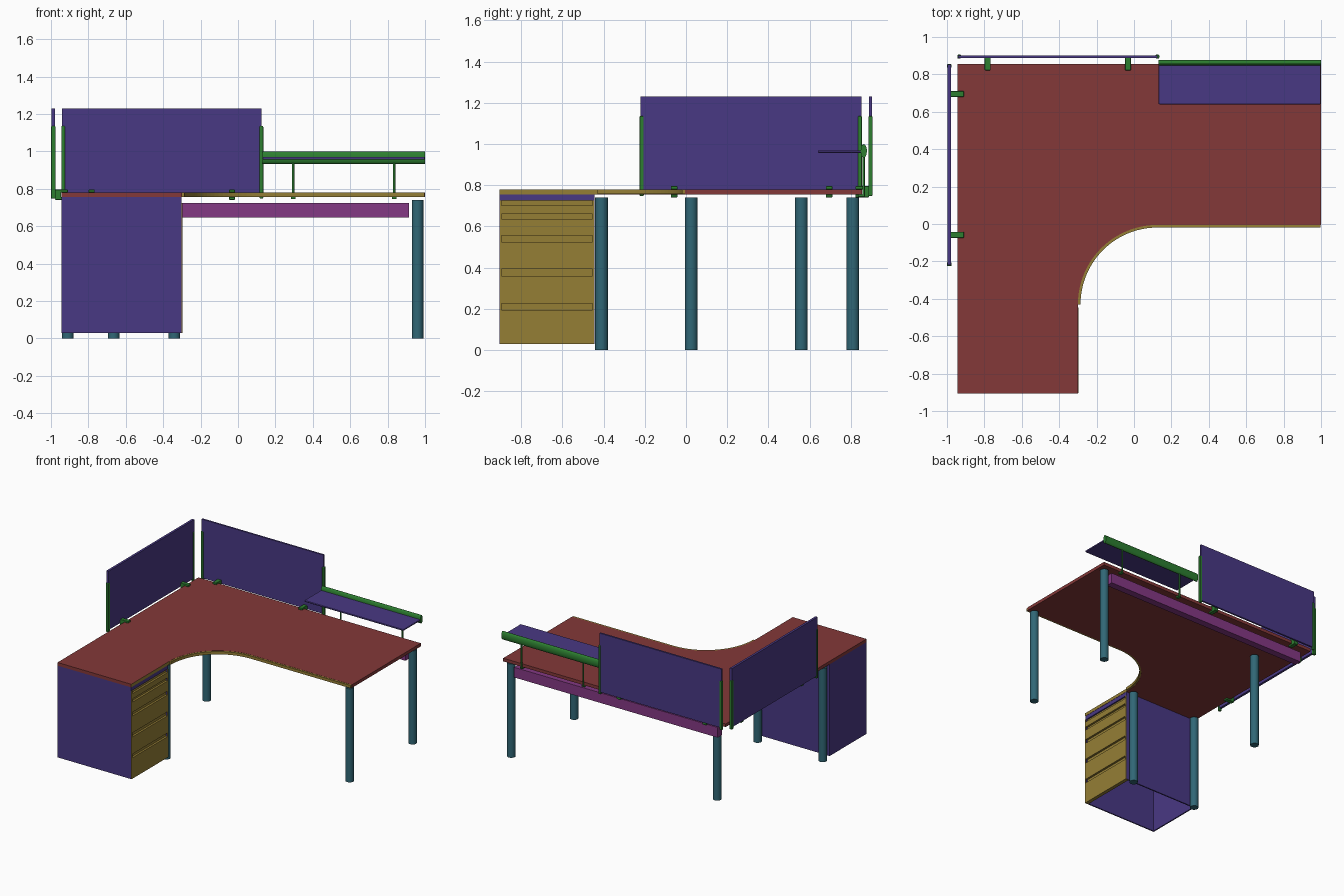
import bpy, bmesh, math
from mathutils import Vector

if "Cube" in bpy.data.objects:
    bpy.data.objects.remove(bpy.data.objects["Cube"], do_unlink=True)


def material(name, rgb):
    m = bpy.data.materials.new(name)
    m.use_nodes = True
    m.diffuse_color = (*rgb, 1)
    m.node_tree.nodes["Principled BSDF"].inputs["Base Color"].default_value = (*rgb, 1)
    return m


RED = material("brick red", (0.23, 0.04, 0.04))
OLIVE = material("olive", (0.30, 0.21, 0.036))
PURPLE = material("indigo", (0.066, 0.04, 0.23))
GREEN = material("green", (0.026, 0.21, 0.03))
TEAL = material("teal", (0.03, 0.135, 0.18))
PLUM = material("plum", (0.23, 0.04, 0.23))


def finish(name, bm, mats, smooth=False):
    bmesh.ops.recalc_face_normals(bm, faces=bm.faces)
    me = bpy.data.meshes.new(name)
    bm.to_mesh(me)
    bm.free()
    ob = bpy.data.objects.new(name, me)
    bpy.context.collection.objects.link(ob)
    for m in mats:
        me.materials.append(m)
    if smooth:
        bpy.ops.object.select_all(action='DESELECT')
        ob.select_set(True)
        bpy.context.view_layer.objects.active = ob
        bpy.ops.object.shade_smooth_by_angle(angle=math.radians(40))
    return ob


def box(name, xs, ys, zs, mat, bevel=0):
    bm = bmesh.new()
    bmesh.ops.create_cube(bm, size=1)
    for v in bm.verts:
        v.co = [(a + b) / 2 + c * (b - a) for (a, b), c in zip((xs, ys, zs), v.co)]
    ob = finish(name, bm, [mat])
    if bevel:
        mod = ob.modifiers.new("soft edges", 'BEVEL')
        mod.width, mod.segments = bevel, 3
    return ob


def cylinder(name, x, y, r, z0, z1, mat, sides=24):
    bm = bmesh.new()
    bmesh.ops.create_cone(bm, cap_ends=True, segments=sides, radius1=r, radius2=r, depth=z1 - z0)
    bmesh.ops.translate(bm, verts=bm.verts, vec=(x, y, (z0 + z1) / 2))
    return finish(name, bm, [mat], True)


def slab(name, outline, z0, z1, mats):
    bm = bmesh.new()
    face = bm.faces.new([bm.verts.new((x, y, z0)) for x, y in outline])
    out = bmesh.ops.extrude_face_region(bm, geom=[face])
    bmesh.ops.translate(bm, verts=[g for g in out["geom"] if isinstance(g, bmesh.types.BMVert)],
                        vec=(0, 0, z1 - z0))
    return finish(name, bm, mats)


# Corner worktop with a concave inner curve
CX, CY, R = 0.125, -0.43, 0.425


def arc(r, steps=24):
    angles = [math.pi - i * math.pi / 2 / steps for i in range(steps + 1)]
    return [(CX + r * math.cos(a), CY + r * math.sin(a)) for a in angles]


top = slab("worktop", [(-0.945, -0.905), (CX - R, -0.905)] + arc(R)
           + [(1, CY + R), (1, 0.855), (-0.945, 0.855)], 0.755, 0.78, [RED, OLIVE])
for p in top.data.polygons:
    if p.normal.x > 0.9 and p.center.x < 0 and p.center.y < CY:
        p.material_index = 1

# Edge trim along the curve and the straight front edge
inner = R - 0.014
slab("worktop_edge_trim", arc(R) + [(0.997, CY + R), (0.997, CY + inner)] + arc(inner)[::-1],
     0.757, 0.779, [OLIVE])

# Legs
for i, (x, y) in enumerate([(0.96, 0.025), (0.96, 0.81), (-0.91, -0.41),
                            (-0.34, -0.41), (-0.665, 0.56)]):
    cylinder(f"leg_{i + 1}", x, y, 0.031, 0, 0.74, TEAL)

# Beam under the rear edge
box("rear_beam", (-0.865, 0.915), (0.785, 0.84), (0.645, 0.725), PLUM)

# Drawer pedestal, open underneath
X0, X1, Y0, Y1, Z0, T = -0.945, -0.302, -0.905, -0.445, 0.03, 0.01
box("pedestal_front_panel", (X0, X1), (Y0, Y0 + T), (Z0, 0.755), PURPLE)
box("pedestal_back_panel", (X0, X1), (Y1 - T, Y1), (Z0, 0.755), PURPLE)
box("pedestal_side_panel", (X0, X0 + T), (Y0 + T, Y1 - T), (Z0, 0.755), PURPLE)
box("pedestal_top_panel", (X0 + T, X1), (Y0 + T, Y1 - T), (0.725, 0.755), PURPLE)

# Drawer fronts with a recessed finger grip above each
grips = [(0.195, 0.225), (0.36, 0.392), (0.525, 0.555), (0.635, 0.66), (0.702, 0.725)]
bottom = Z0
for i, (g0, g1) in enumerate(grips):
    box(f"drawer_front_{i + 1}", (-0.325, -0.297), (Y0 + 0.001, Y1 - 0.001), (bottom, g0), OLIVE)
    box(f"drawer_grip_{i + 1}", (-0.335, -0.313), (Y0 + T, Y1 - T), (g0, g1), OLIVE)
    for side, y in (("front", Y0 + 0.001), ("back", Y1 - 0.009)):
        box(f"grip_{side}_end_{i + 1}", (-0.325, -0.297), (y, y + 0.008), (g0, g1), OLIVE)
    bottom = g1

# Privacy screens with end posts
box("back_screen", (-0.94, 0.125), (0.888, 0.902), (0.765, 1.23), PURPLE)
box("side_screen", (-0.997, -0.979), (-0.22, 0.852), (0.765, 1.23), PURPLE)
for side, x, y in (("left", 0.125, 0.852), ("right", -0.935, -0.215)):
    box(f"back_screen_{side}_post", (x - 0.01, x + 0.01), (0.885, 0.905), (0.748, 1.135), GREEN, 0.004)
for side, y in (("front", -0.215), ("back", 0.845)):
    box(f"side_screen_{side}_post", (-1, -0.976), (y - 0.01, y + 0.01), (0.748, 1.135), GREEN, 0.004)

# Clamps gripping the worktop edge: upper jaw, lower jaw, spine
jaws = {"upper_jaw": (0.78, 0.795), "lower_jaw": (0.741, 0.755)}
for i, x in enumerate((-0.782, -0.032)):
    xs = (x - 0.016, x + 0.016)
    for part, zs in jaws.items():
        box(f"back_clamp_{part}_{i + 1}", xs, (0.822, 0.888), zs, GREEN, 0.003)
    box(f"back_clamp_spine_{i + 1}", xs, (0.857, 0.888), (0.745, 0.79), GREEN)
for i, y in enumerate((-0.058, 0.695)):
    ys = (y - 0.016, y + 0.016)
    for part, zs in jaws.items():
        box(f"side_clamp_{part}_{i + 1}", (-0.979, -0.91), ys, zs, GREEN, 0.003)
    box(f"side_clamp_spine_{i + 1}", (-0.979, -0.947), ys, (0.745, 0.79), GREEN)

# Raised shelf with its oval rail
box("shelf", (0.132, 0.998), (0.64, 0.855), (0.957, 0.969), PURPLE, 0.004)
bm = bmesh.new()
bmesh.ops.create_cone(bm, cap_ends=True, segments=24, radius1=1, radius2=1, depth=0.868)
for v in bm.verts:
    v.co = Vector((0.566 + v.co.z, 0.863 + 0.015 * v.co.x, 0.966 + 0.033 * v.co.y))
finish("shelf_rail", bm, [GREEN], True)

# Rods and clamps carrying the shelf rail
for i, x in enumerate((0.295, 0.835)):
    cylinder(f"shelf_rod_{i + 1}", x, 0.862, 0.006, 0.745, 0.94, GREEN, 12)
    box(f"shelf_rod_foot_{i + 1}", (x - 0.012, x + 0.012), (0.835, 0.865), (0.745, 0.755), GREEN)
